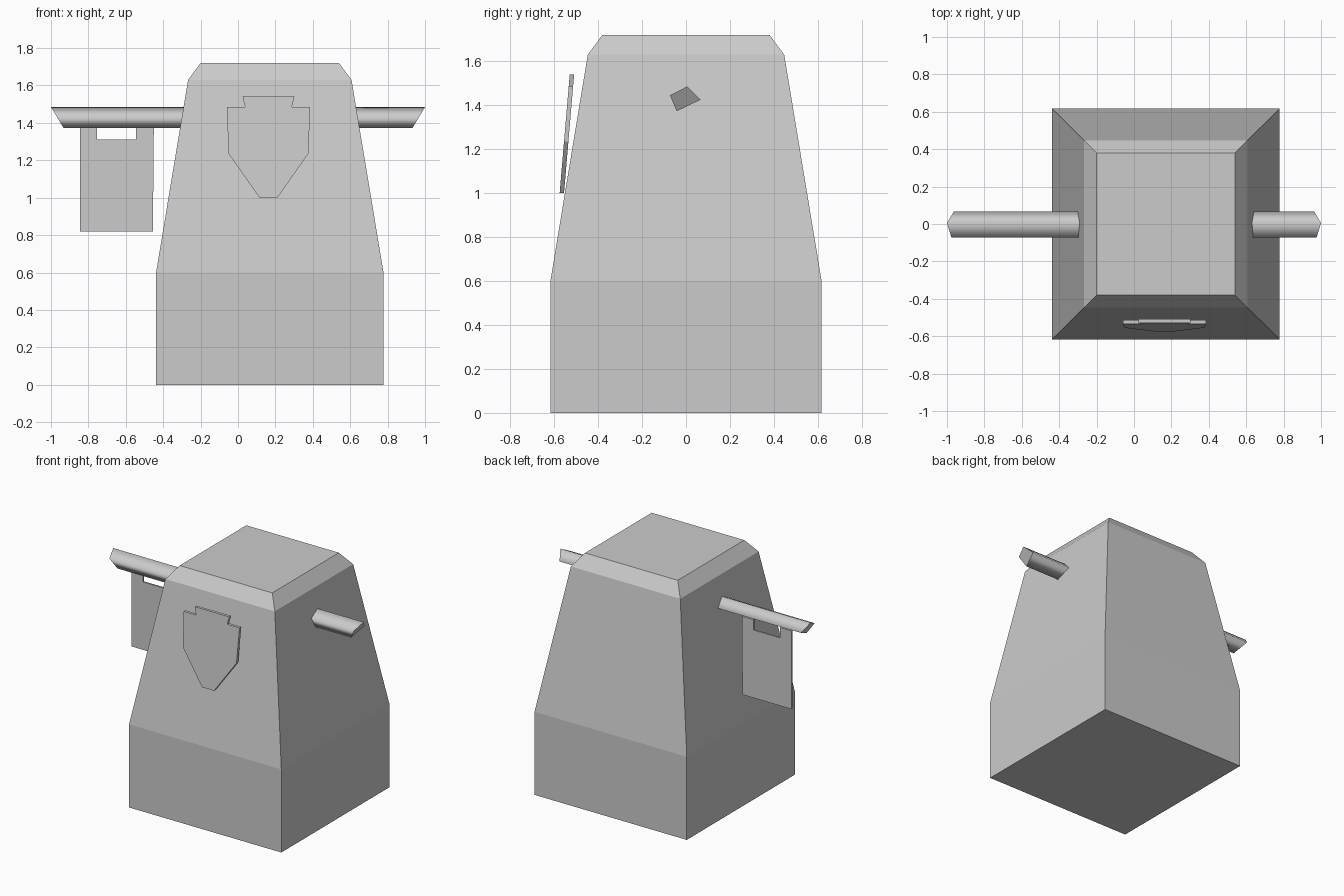
import bpy, bmesh

if "Cube" in bpy.data.objects:
    bpy.data.objects.remove(bpy.data.objects["Cube"])


def loft(name, rings, smooth_sides=False):
    """Skin a list of equal-length rings and cap both ends."""
    bm = bmesh.new()
    loops = [[bm.verts.new(p) for p in ring] for ring in rings]
    n = len(loops[0])
    for a, b in zip(loops, loops[1:]):
        for i in range(n):
            j = (i + 1) % n
            bm.faces.new((a[i], a[j], b[j], b[i])).smooth = smooth_sides
    caps = [bm.faces.new(loops[0][::-1]), bm.faces.new(loops[-1])]
    for cap in caps:
        for e in cap.edges:
            e.smooth = False
    bmesh.ops.recalc_face_normals(bm, faces=bm.faces)
    mesh = bpy.data.meshes.new(name)
    bm.to_mesh(mesh)
    bm.free()
    obj = bpy.data.objects.new(name, mesh)
    bpy.context.collection.objects.link(obj)
    return obj


def rect(hx, hy, z, cx=0.17):
    return [(cx + sx * hx, sy * hy, z)
            for sx, sy in ((-1, -1), (1, -1), (1, 1), (-1, 1))]


# Body: square base, tapered tower, chamfered top
loft("body", [rect(0.608, 0.617, 0), rect(0.608, 0.617, 0.60),
              rect(0.437, 0.447, 1.63), rect(0.37, 0.38, 1.72)])

# Crossbar: twisted square section with slanted ends
section = [(-0.073, 1.445), (0.005, 1.485), (0.066, 1.425), (-0.042, 1.373)]
loft("crossbar", [[(s * (1 - 0.6 * (1.485 - z)), y, z) for y, z in section]
                  for s in (-1, 1)], smooth_sides=True)

# Hanging cloth with a notch between its two hanging tabs
cloth = [(-0.845, 0.82), (-0.455, 0.82), (-0.45, 1.385), (-0.545, 1.385),
         (-0.545, 1.31), (-0.755, 1.31), (-0.755, 1.385), (-0.845, 1.385)]
loft("hanging_cloth", [[(x, y, z) for x, z in cloth] for y in (-0.006, 0.006)])

# Shield plate leaning on the front face, mirrored about its centre line
half = [(0.048, 1.0), (0.213, 1.235), (0.223, 1.485), (0.125, 1.485), (0.138, 1.54)]
outline = half + [(-x, z) for x, z in reversed(half)]
loft("shield_plate", [[(0.163 + x, y0 + 0.085 * (z - 1), z) for x, z in outline]
                      for y0 in (-0.575, -0.555)])
